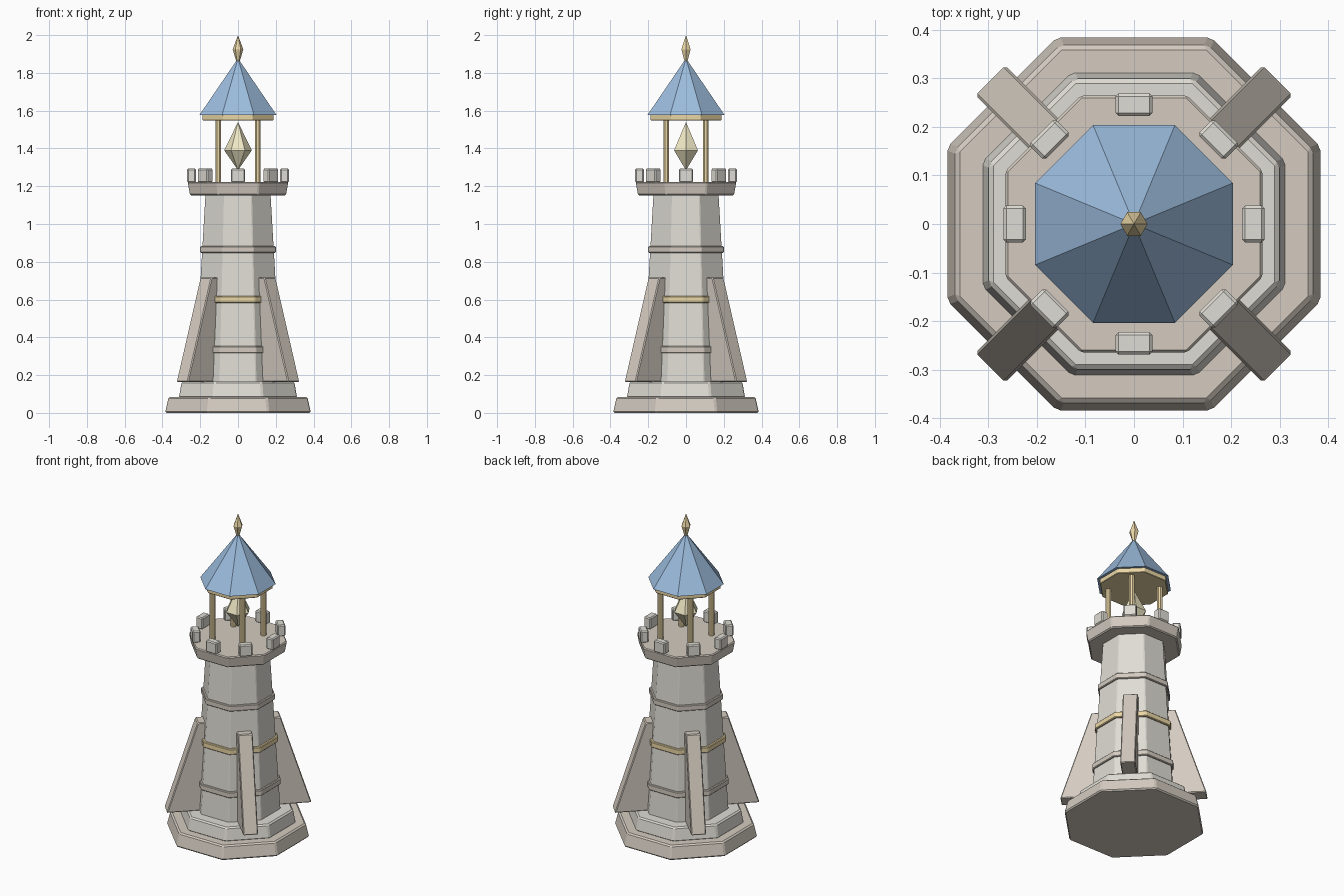
import bpy, bmesh
from math import pi, cos, sin
from mathutils import Matrix

if "Cube" in bpy.data.objects:
    bpy.data.objects.remove(bpy.data.objects["Cube"])


def mat(name, rgb):
    m = bpy.data.materials.new(name)
    m.diffuse_color = (*rgb, 1)
    m.use_nodes = True
    m.node_tree.nodes["Principled BSDF"].inputs["Base Color"].default_value = m.diffuse_color
    return m


LIGHT = mat("light_stone", (0.74, 0.72, 0.66))
WARM = mat("warm_stone", (0.66, 0.60, 0.53))
GOLD = mat("gold", (0.83, 0.68, 0.38))
BLUE = mat("blue_tile", (0.33, 0.50, 0.72))
GLOW = mat("pale_gold", (0.86, 0.80, 0.55))
C8 = cos(pi / 8)


def finish(name, bm, m, bevel=0):
    bmesh.ops.remove_doubles(bm, verts=bm.verts, dist=1e-5)
    bmesh.ops.recalc_face_normals(bm, faces=bm.faces)
    me = bpy.data.meshes.new(name)
    bm.to_mesh(me)
    bm.free()
    me.materials.append(m)
    ob = bpy.data.objects.new(name, me)
    bpy.context.collection.objects.link(ob)
    if bevel:
        b = ob.modifiers.new("Bevel", "BEVEL")
        b.width, b.segments, b.limit_method = bevel, 1, "ANGLE"
    return ob


def lathe(name, profile, m, sides=8, turn=pi / 8, bevel=0, at=(0, 0)):
    """Stack of n-gon rings from (corner radius, z) points; radius 0 makes a tip."""
    bm = bmesh.new()
    rings = []
    for r, z in profile:
        angles = [turn + 2 * pi * i / sides for i in range(sides)]
        rings.append([bm.verts.new((at[0] + r * cos(a), at[1] + r * sin(a), z)) for a in angles]
                     if r else [bm.verts.new((*at, z))] * sides)
    for lo, hi in zip(rings, rings[1:]):
        for i in range(sides):
            j = (i + 1) % sides
            bm.faces.new(list(dict.fromkeys((lo[i], lo[j], hi[j], hi[i]))))
    for ring in (rings[0], rings[-1]):
        if ring[0] is not ring[1]:
            bm.faces.new(ring)
    return finish(name, bm, m, bevel)


def octagon(name, profile, m, bevel=0):
    """Octagonal part given by its flat-to-centre distance."""
    return lathe(name, [(a / C8, z) for a, z in profile], m, bevel=bevel)


def radial_slab(name, outline, width, angle, m, bevel):
    """Extrude an (outward, z) outline sideways and turn it about z."""
    bm = bmesh.new()
    f = bm.faces.new([bm.verts.new((r, -width / 2, z)) for r, z in outline])
    new = bmesh.ops.extrude_face_region(bm, geom=[f])["geom"]
    bmesh.ops.translate(bm, vec=(0, width, 0),
                        verts=[v for v in new if isinstance(v, bmesh.types.BMVert)])
    bm.transform(Matrix.Rotation(angle, 4, "Z"))
    return finish(name, bm, m, bevel)


# stepped base and tapered shaft
octagon("base_step", [(0.386, 0), (0.367, 0.085)], WARM, 0.008)
octagon("upper_step", [(0.313, 0.08), (0.298, 0.165)], LIGHT, 0.008)
octagon("shaft", [(0.23, 0.16), (0.172, 1.16)], LIGHT, 0.004)

# bands round the shaft
for name, a, z, m in (("lower_band", 0.231, 0.335, WARM),
                      ("gold_band", 0.217, 0.60, GOLD),
                      ("upper_band", 0.200, 0.865, WARM)):
    octagon(name, [(a, z - 0.018), (a, z + 0.018)], m, 0.004)

# gallery floor
octagon("gallery", [(0.254, 1.152), (0.266, 1.223)], WARM, 0.006)

# diagonal buttresses and roof posts
for i in range(4):
    ang = pi / 4 + i * pi / 2
    radial_slab(f"buttress_{i + 1}",
                [(0.15, 0.163), (0.42, 0.163), (0.241, 0.717), (0.15, 0.717)],
                0.086, ang, WARM, 0.005)
    lathe(f"roof_post_{i + 1}", [(0.017, 1.215), (0.017, 1.555)], GOLD,
          at=(0.148 * cos(ang), 0.148 * sin(ang)))

# battlement blocks
for i in range(8):
    radial_slab(f"battlement_{i + 1}",
                [(0.223, 1.22), (0.269, 1.22), (0.269, 1.293), (0.223, 1.293)],
                0.076, i * pi / 4, LIGHT, 0.006)

# lantern crystal
lathe("lantern_crystal", [(0, 1.285), (0.073, 1.39), (0, 1.54)], GLOW, 6, 0)

# roof
octagon("roof_ring", [(0.188, 1.548), (0.188, 1.58)], GOLD, 0.003)
octagon("roof", [(0.204, 1.577), (0, 1.877)], BLUE)
lathe("finial", [(0.009, 1.86), (0.028, 1.925), (0, 2.0)], GOLD, 6, 0)
